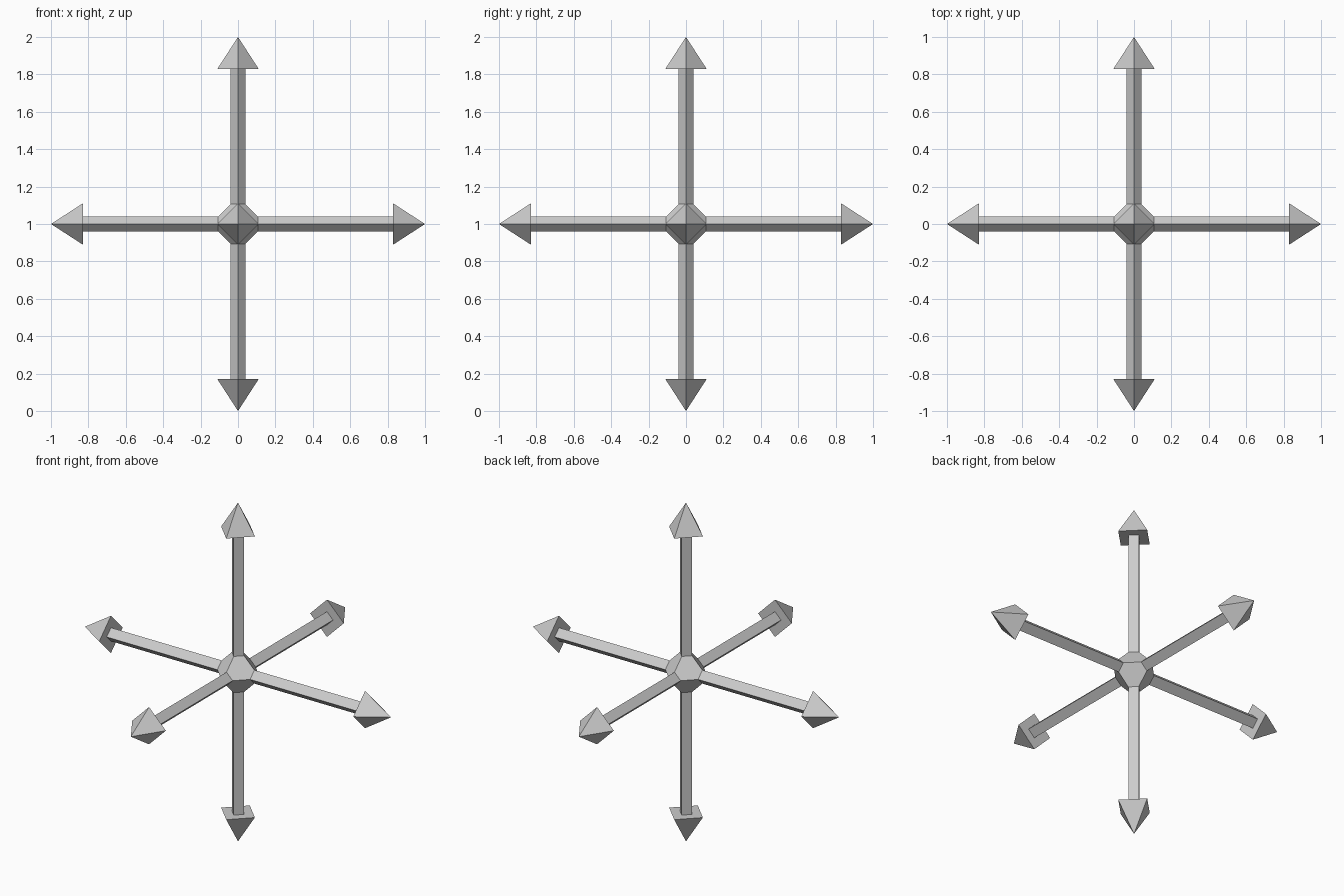
import bpy, bmesh, math
from mathutils import Vector, Matrix

if "Cube" in bpy.data.objects:
    bpy.data.objects.remove(bpy.data.objects["Cube"])

CENTRE = Vector((0, 0, 1))
SHAFT, HUB, HEAD, HEAD_BASE, TIP = 0.04, 0.107, 0.11, 0.83, 1.0


def finish(bm, name):
    bmesh.ops.recalc_face_normals(bm, faces=bm.faces)
    mesh = bpy.data.meshes.new(name)
    bm.to_mesh(mesh)
    bm.free()
    obj = bpy.data.objects.new(name, mesh)
    obj.location = CENTRE
    bpy.context.collection.objects.link(obj)


# Hub: truncated octahedron whose small square faces open into the shafts
bm = bmesh.new()
for axis in range(3):
    for other in range(3):
        if other == axis:
            continue
        for s in (-1, 1):
            for t in (-1, 1):
                co = Vector((0, 0, 0))
                co[axis], co[other] = s * HUB, t * SHAFT
                bm.verts.new(co)
bmesh.ops.convex_hull(bm, input=bm.verts[:])
bmesh.ops.dissolve_limit(bm, angle_limit=0.02, verts=bm.verts[:], edges=bm.edges[:])
squares = [f for f in bm.faces if len(f.verts) == 4]
bmesh.ops.delete(bm, geom=squares, context='FACES_ONLY')
finish(bm, "hub")


# Arrow: four-sided shaft and pyramid head, corners lying on the axes
def arrow(name, direction):
    turn = Vector((0, 0, 1)).rotation_difference(Vector(direction)).to_matrix().to_4x4()
    bm = bmesh.new()
    rings = []
    for r, z in ((SHAFT, HUB), (SHAFT, HEAD_BASE), (HEAD, HEAD_BASE)):
        rings.append([bm.verts.new((r * math.cos(i * math.pi / 2),
                                    r * math.sin(i * math.pi / 2), z)) for i in range(4)])
    tip = bm.verts.new((0, 0, TIP))
    for i in range(4):
        j = (i + 1) % 4
        for a, b in zip(rings, rings[1:]):
            bm.faces.new((a[i], a[j], b[j], b[i]))
        bm.faces.new((rings[-1][i], rings[-1][j], tip))
    bm.transform(turn)
    finish(bm, name)


for name, d in (("arrow_right", (1, 0, 0)), ("arrow_left", (-1, 0, 0)),
                ("arrow_back", (0, 1, 0)), ("arrow_front", (0, -1, 0)),
                ("arrow_up", (0, 0, 1)), ("arrow_down", (0, 0, -1))):
    arrow(name, d)
